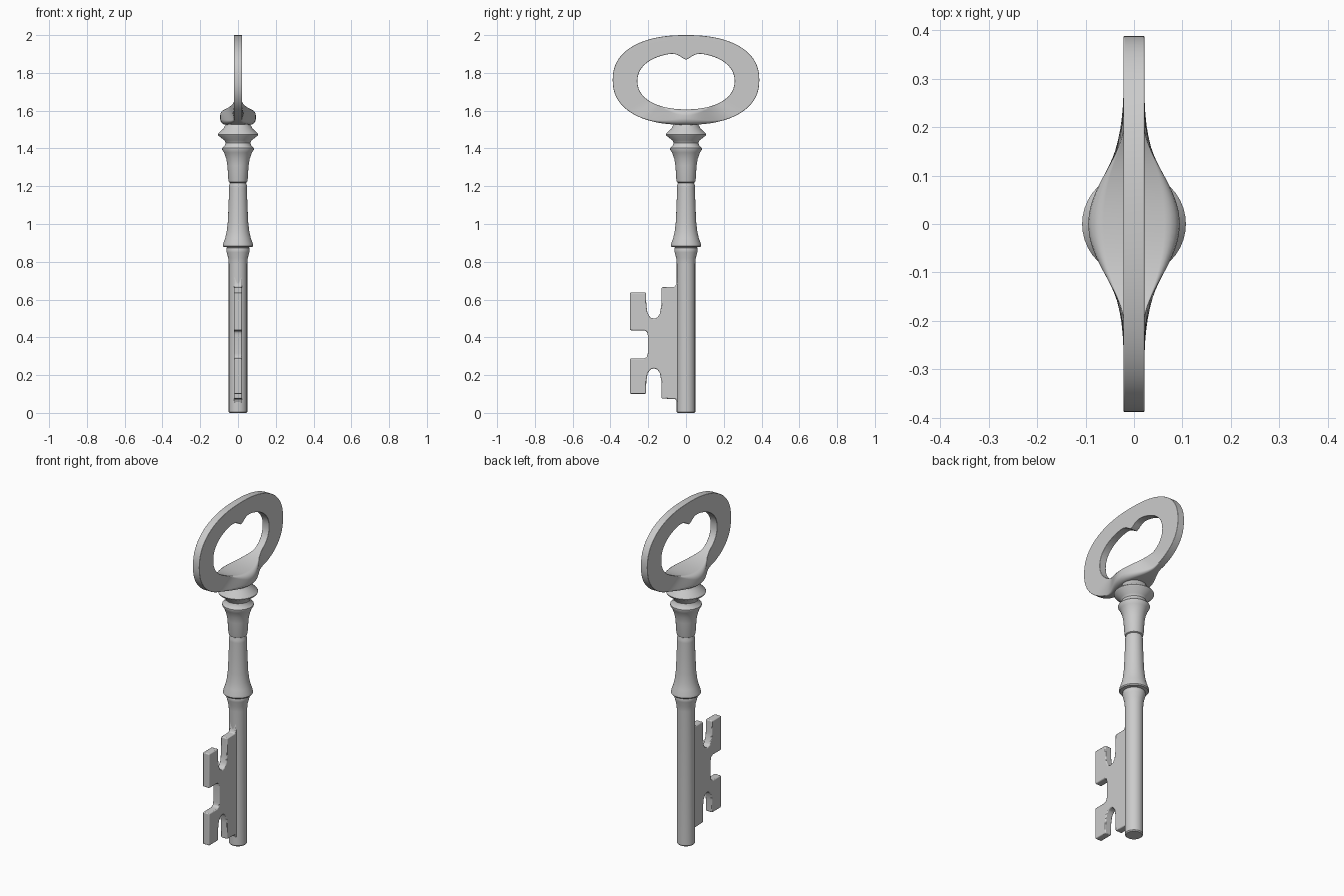
import bpy, bmesh, math
from math import sin, cos, pi, exp, copysign

if "Cube" in bpy.data.objects:
    bpy.data.objects.remove(bpy.data.objects["Cube"])


def finish(name, bm, angle=35):
    bmesh.ops.recalc_face_normals(bm, faces=bm.faces)
    me = bpy.data.meshes.new(name)
    bm.to_mesh(me)
    bm.free()
    ob = bpy.data.objects.new(name, me)
    bpy.context.collection.objects.link(ob)
    bpy.ops.object.select_all(action='DESELECT')
    ob.select_set(True)
    bpy.context.view_layer.objects.active = ob
    bpy.ops.object.shade_smooth_by_angle(angle=math.radians(angle))
    return ob


def skin(bm, rings, closed):
    n = len(rings)
    for i in range(n if closed else n - 1):
        a, b = rings[i], rings[(i + 1) % n]
        for j in range(len(a)):
            k = (j + 1) % len(a)
            bm.faces.new((a[j], a[k], b[k], b[j]))


def lathe(name, profile, sides=40):
    bm = bmesh.new()
    rings = [[bm.verts.new((r * cos(2 * pi * i / sides), r * sin(2 * pi * i / sides), z))
              for i in range(sides)] for r, z in profile]
    skin(bm, rings, False)
    bm.faces.new(rings[0])
    bm.faces.new(rings[-1])
    return finish(name, bm)


# Turned stem, in three sections
lathe("shank", [(.044, 0), (.049, .006), (.049, .79), (.052, .82), (.06, .85),
                (.062, .862), (.059, .874), (.052, .88), (.05, .9)])
lathe("middle_stem", [(.05, .876), (.076, .878), (.08, .884), (.078, .897), (.068, .925),
                      (.06, .96), (.054, 1.01), (.05, 1.1), (.047, 1.19), (.047, 1.205),
                      (.042, 1.218), (.042, 1.23)])
lathe("collar", [(.042, 1.218), (.048, 1.222), (.051, 1.232), (.056, 1.31), (.062, 1.345),
                 (.074, 1.378), (.084, 1.394), (.084, 1.402), (.07, 1.415), (.066, 1.43),
                 (.072, 1.443), (.104, 1.468), (.107, 1.475), (.103, 1.482), (.077, 1.505),
                 (.07, 1.518), (.06, 1.535)])


# Bow: oval ring swept with a rounded section that swells above the collar
def oval(t, a, b, z, e):
    c, s = cos(t), sin(t)
    return (copysign(a * abs(c) ** (2 / e), c), z + copysign(b * abs(s) ** (2 / e), s))


bm = bmesh.new()
rings = []
N, K = 128, 4
for i in range(N):
    t = 2 * pi * i / N
    oy, oz = oval(t, .388, .2375, 1.7625, 2.3)
    iy, iz = oval(t, .257, .15, 1.757, 2.2)
    if iz > 1.757:                      # cusp at the top of the opening
        iz -= .038 * exp(-(abs(iy) / .038) ** 1.6)
    width = math.hypot(oy - iy, oz - iz)

    def swell(y):
        if oz > 1.76 or abs(y) > .2:
            return 0
        return ((1 + cos(pi * y / .2)) / 2) ** .85

    ring = []
    rad = .003 + .029 * swell((oy + iy) / 2)
    for q in range(4):                  # four rounded corners
        su = (1, 0, 0, 1)[q]
        sx = (1, 1, -1, -1)[q]
        for k in range(K + 1):
            ang = (k / K) * pi / 2 + (0, pi / 2, pi, 3 * pi / 2)[q]
            u = (width - rad if su else rad) + rad * cos(ang)
            f = u / width
            y, z = iy + (oy - iy) * f, iz + (oz - iz) * f
            half = .0215 + .073 * swell(y)
            core = min(rad, half * .9)
            ring.append(bm.verts.new((sx * (half - core) + core * sin(ang), y, z)))
    rings.append(ring)
skin(bm, rings, True)
bow = finish("bow", bm)
bow.modifiers.new("normals", 'WEIGHTED_NORMAL').keep_sharp = True

# Bit: flat toothed plate
outline = [(0, .72), (-.046, .72), (-.049, .685), (-.06, .667), (-.129, .665), (-.131, .57),
           (-.138, .525), (-.152, .505), (-.17, .498), (-.19, .505), (-.205, .535), (-.21, .57),
           (-.212, .637), (-.296, .637), (-.296, .437), (-.222, .437), (-.207, .43),
           (-.202, .41), (-.202, .315), (-.207, .296), (-.222, .288), (-.296, .288),
           (-.296, .101), (-.212, .101), (-.21, .17), (-.203, .21), (-.188, .23), (-.17, .236),
           (-.152, .23), (-.138, .21), (-.131, .17), (-.129, .076), (-.055, .073), (-.045, .05),
           (0, .05)]
bm = bmesh.new()
face = bm.faces.new([bm.verts.new((-.021, y, z)) for y, z in outline])
ext = bmesh.ops.extrude_face_region(bm, geom=[face])
bmesh.ops.translate(bm, vec=(.042, 0, 0),
                    verts=[v for v in ext["geom"] if isinstance(v, bmesh.types.BMVert)])
bit = finish("bit", bm)
bev = bit.modifiers.new("bevel", 'BEVEL')
bev.width, bev.segments = .005, 2
bit.modifiers.new("normals", 'WEIGHTED_NORMAL').keep_sharp = True
